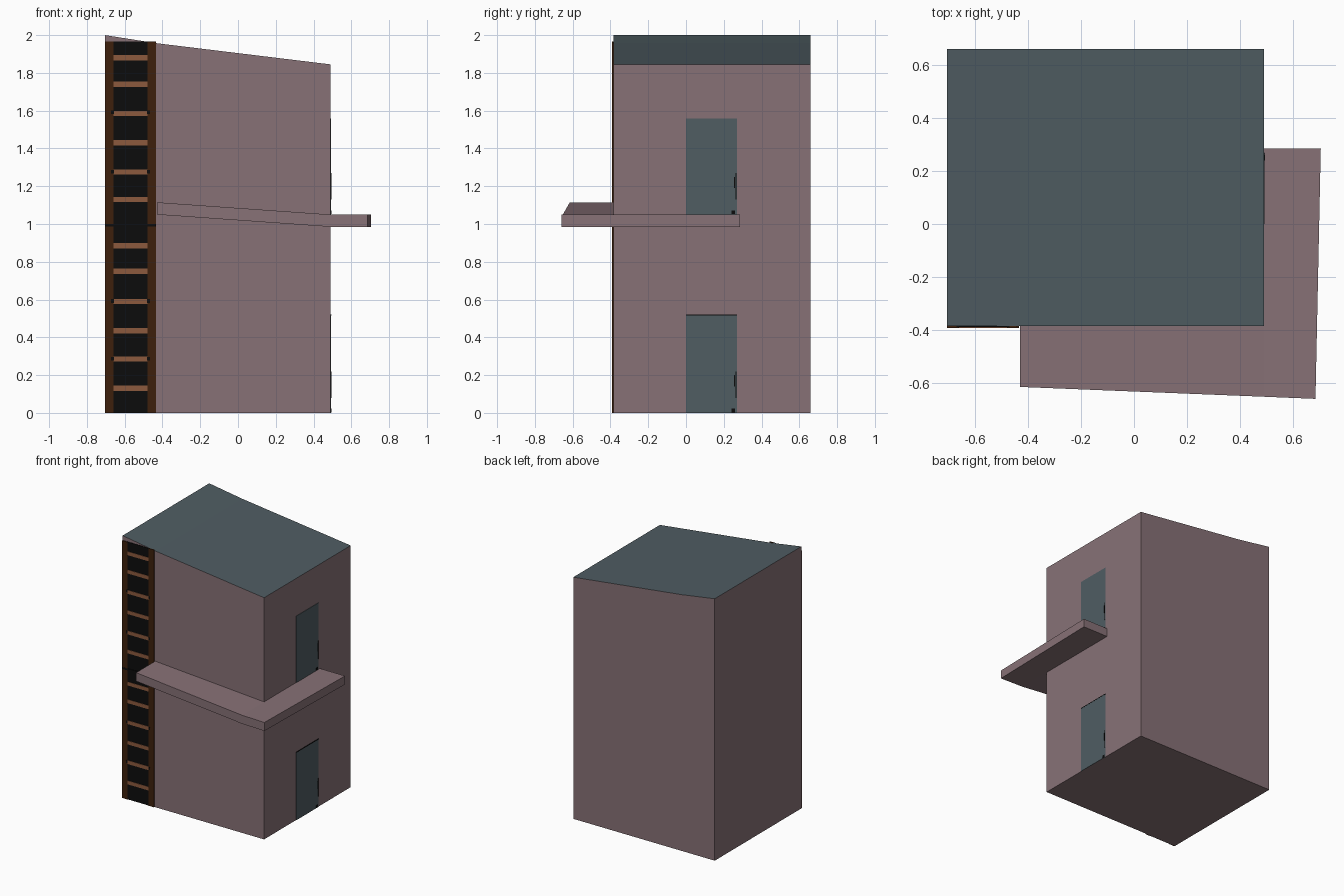
import bpy, bmesh

if "Cube" in bpy.data.objects:
    bpy.data.objects.remove(bpy.data.objects["Cube"])


def material(name, r, g, b):
    m = bpy.data.materials.new(name)
    m.diffuse_color = (r, g, b, 1)
    m.use_nodes = True
    m.node_tree.nodes["Principled BSDF"].inputs["Base Color"].default_value = m.diffuse_color
    return m


PLASTER = material("mauve plaster", 0.245, 0.167, 0.183)
SLATE = material("slate", 0.079, 0.109, 0.124)
DARK_WOOD = material("dark wood", 0.048, 0.0144, 0.0037)
RUNG_WOOD = material("rung wood", 0.262, 0.102, 0.048)
BLACK = material("black", 0.0037, 0.0037, 0.0037)


def finish(name, bm, *mats):
    bmesh.ops.recalc_face_normals(bm, faces=bm.faces)
    me = bpy.data.meshes.new(name)
    bm.to_mesh(me)
    bm.free()
    for m in mats:
        me.materials.append(m)
    ob = bpy.data.objects.new(name, me)
    bpy.context.collection.objects.link(ob)
    return ob


def box(name, lo, hi, mat):
    bm = bmesh.new()
    bmesh.ops.create_cube(bm, size=1)
    for v in bm.verts:
        v.co = [lo[i] if v.co[i] < 0 else hi[i] for i in range(3)]
    return finish(name, bm, mat)


X0, X1, Y0, Y1 = -0.705, 0.49, -0.385, 0.66
XK = -0.43          # where the roof pitch changes and the walkway starts

# Building: side profile extruded front to back, slate on the upward faces
bm = bmesh.new()
profile = [(X0, 0), (X1, 0), (X1, 1.845), (XK, 1.957), (X0, 2.0)]
face = bm.faces.new([bm.verts.new((x, Y0, z)) for x, z in profile])
ext = bmesh.ops.extrude_face_region(bm, geom=[face], use_keep_orig=True)
for v in ext["geom"]:
    if isinstance(v, bmesh.types.BMVert):
        v.co.y = Y1
bmesh.ops.recalc_face_normals(bm, faces=bm.faces)
for f in bm.faces:
    f.material_index = 1 if f.normal.z > 0.5 else 0
finish("building", bm, PLASTER, SLATE)

# Walkway: ramp along the front, flat landing round the corner
bm = bmesh.new()
pts = [(XK, Y0, 1.115), (XK, -0.615, 1.115), (X1, -0.652, 1.05), (X1, Y0, 1.05),
       (0.685, -0.66, 1.05), (0.705, 0.285, 1.05), (X1, 0.285, 1.05)]
vs = [bm.verts.new(p) for p in pts]
tops = [bm.faces.new([vs[i] for i in ids]) for ids in ((0, 1, 2, 3), (3, 2, 4, 5, 6))]
ext = bmesh.ops.extrude_face_region(bm, geom=tops, use_keep_orig=True)
for v in ext["geom"]:
    if isinstance(v, bmesh.types.BMVert):
        v.co.z -= 0.065
finish("walkway", bm, PLASTER)

# Doors on the right wall, with dark worn streaks along one edge
for label, z, top in (("lower", 0.0, 0.517), ("upper", 1.05, 1.558)):
    box(label + "_door", (X1, 0.0, z), (X1 + 0.003, 0.27, top), SLATE)
    for i, (y, w, a, b) in enumerate(((0.255, 0.004, 0.14, 0.20), (0.263, 0.004, 0.08, 0.22),
                                      (0.24, 0.02, 0.003, 0.022))):
        box(f"{label}_door_streak_{i}", (X1, y, z + a), (X1 + 0.005, y + w, z + b), BLACK)
box("lower_door_lintel_line", (X1, 0.0, 0.515), (X1 + 0.004, 0.27, 0.52), BLACK)


# Ladder: thin layered plates on the front wall
def plate(name, x0, x1, z0, z1, depth, mat):
    box(name, (x0, Y0 - depth, z0), (x1, Y0, z1), mat)


TOP = 1.965
plate("ladder_backing", -0.67, -0.47, 0, TOP, 0.004, BLACK)
plate("ladder_rail_left", X0, -0.66, 0, TOP, 0.007, DARK_WOOD)
plate("ladder_rail_right", -0.48, -0.435, 0, TOP, 0.007, DARK_WOOD)
for i, z in enumerate((0.13, 0.285, 0.435, 0.59, 0.75, 0.885, 1.13,
                       1.275, 1.43, 1.585, 1.74, 1.88)):
    plate(f"ladder_rung_{i}", -0.66, -0.48, z - 0.014, z + 0.014, 0.007, RUNG_WOOD)

# Dark bindings on the rails
plate("ladder_middle_band", X0, -0.435, 0.986, 1.0, 0.008, BLACK)
for i, z in enumerate((0.285, 0.59, 1.275, 1.59)):
    for side, x in (("left", -0.673), ("right", -0.483)):
        plate(f"ladder_binding_{side}_{i}", x, x + 0.016, z - 0.008, z + 0.012, 0.008, BLACK)
